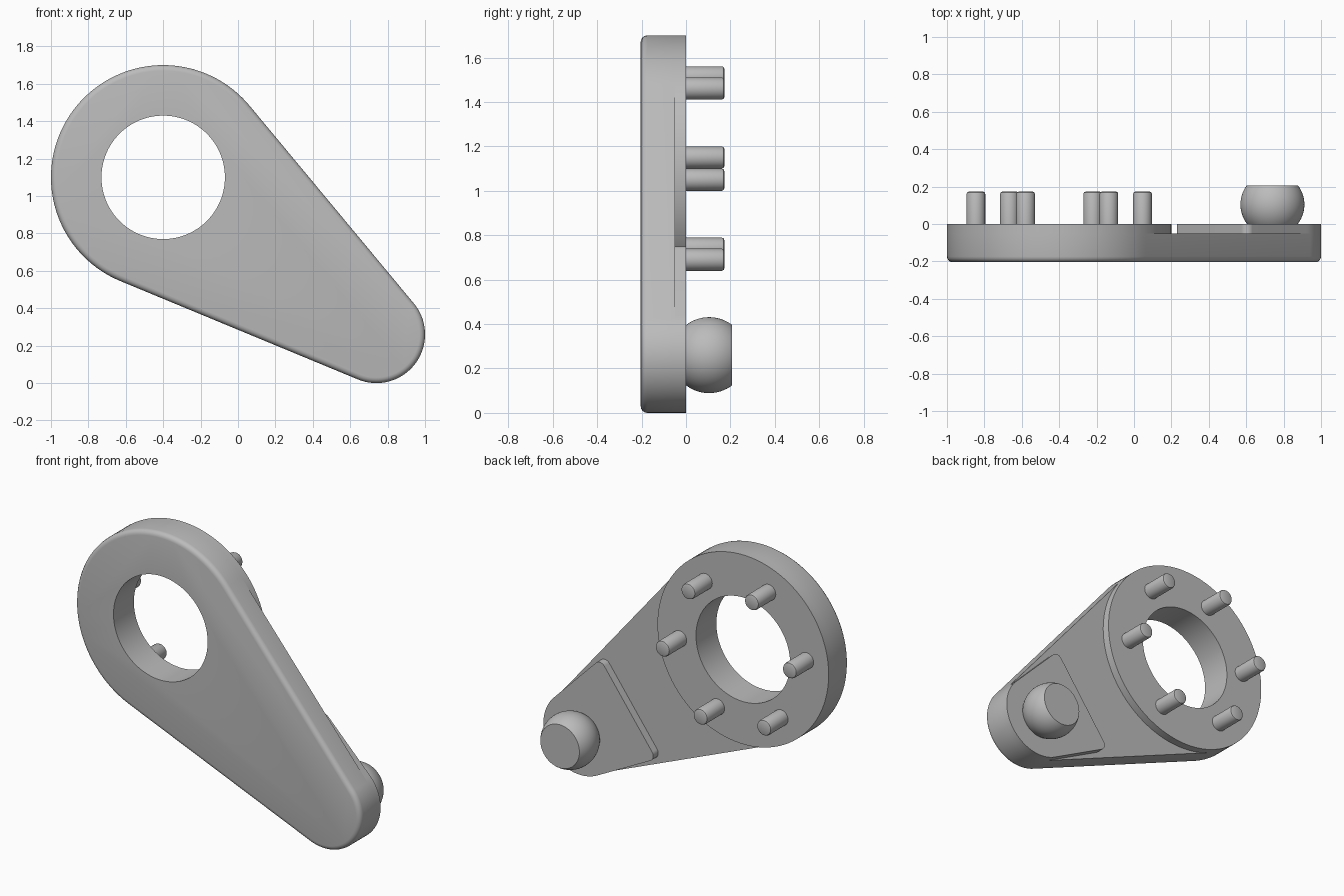
import bpy
import bmesh
from math import sin, cos, tau, radians, atan2, hypot
from mathutils import Vector, Matrix
from mathutils.geometry import convex_hull_2d

if "Cube" in bpy.data.objects:
    bpy.data.objects.remove(bpy.data.objects["Cube"], do_unlink=True)

# Main layout: y = 0 is the rear mounting plane
FRONT, FLOOR, REAR = -0.204, -0.05, 0.0
HUB, HUB_R, HOLE_R = Vector((-0.4, 1.1)), 0.6, 0.33
TIP, TIP_R = Vector((0.74, 0.26)), 0.26
AXIS = (TIP - HUB).normalized()
SIDE = Vector((-AXIS.y, AXIS.x))

grey = bpy.data.materials.new("plain grey")
grey.use_nodes = True
grey.diffuse_color = (0.5, 0.5, 0.5, 1)
grey.node_tree.nodes["Principled BSDF"].inputs["Base Color"].default_value = (0.5, 0.5, 0.5, 1)


def circle(centre, radius, count=128):
    return [centre + radius * Vector((cos(tau * i / count), sin(tau * i / count)))
            for i in range(count)]


def outline(*circles):
    """Convex outline wrapped around circles given as (centre, radius)."""
    points = [p for c, r in circles for p in circle(c, r)]
    return [points[i] for i in convex_hull_2d(points)]


def finish(name, bm):
    bmesh.ops.recalc_face_normals(bm, faces=bm.faces[:])
    mesh = bpy.data.meshes.new(name)
    bm.to_mesh(mesh)
    bm.free()
    mesh.materials.append(grey)
    obj = bpy.data.objects.new(name, mesh)
    bpy.context.collection.objects.link(obj)
    return obj


def smooth(obj):
    bpy.ops.object.select_all(action='DESELECT')
    obj.select_set(True)
    bpy.context.view_layer.objects.active = obj
    bpy.ops.object.shade_smooth_by_angle(angle=radians(35))


def prism(name, points, y0, y1, bevel_y=None, bevel=0.0, segments=4):
    """Extrude an x-z outline along y, rounding the rim lying at bevel_y."""
    bm = bmesh.new()
    face = bm.faces.new([bm.verts.new((p.x, y0, p.y)) for p in points])
    new = bmesh.ops.extrude_face_region(bm, geom=[face])["geom"]
    verts = [g for g in new if isinstance(g, bmesh.types.BMVert)]
    bmesh.ops.translate(bm, verts=verts, vec=(0, y1 - y0, 0))
    bmesh.ops.recalc_face_normals(bm, faces=bm.faces[:])
    if bevel_y is not None:
        rim = [e for e in bm.edges if all(abs(v.co.y - bevel_y) < 1e-5 for v in e.verts)]
        bmesh.ops.bevel(bm, geom=rim, offset=bevel, segments=segments,
                        profile=0.5, affect='EDGES', clamp_overlap=False)
    return finish(name, bm)


# Tapered arm, hub disc and bearing pad
arm = prism("arm_plate", outline((HUB, HUB_R), (TIP, TIP_R)), FRONT, FLOOR, FRONT, 0.03)
disc = prism("hub_disc", circle(HUB, HUB_R), FLOOR, REAR)
corners = [(HUB + AXIS * 1.04 + SIDE * s * 0.282, 0.04) for s in (-1, 1)]
pad = prism("raised_pad", outline((TIP, TIP_R), *corners), FLOOR, REAR)

# Round opening through the hub
cutter = prism("hole_cutter", circle(HUB, HOLE_R), -1, 1)
cutter.hide_render = True
for part in (arm, disc):
    mod = part.modifiers.new("opening", 'BOOLEAN')
    mod.operation = 'DIFFERENCE'
    mod.solver = 'EXACT'
    mod.object = cutter
    bpy.context.view_layer.objects.active = part
    bpy.ops.object.modifier_apply(modifier=mod.name)
bpy.data.objects.remove(cutter, do_unlink=True)
for part in (arm, disc, pad):
    smooth(part)

# Six pins spaced around the opening
start = atan2(AXIS.y, AXIS.x) + tau / 12
for i in range(6):
    angle = start + i * tau / 6
    centre = HUB + 0.448 * Vector((cos(angle), sin(angle)))
    smooth(prism(f"pin_{i + 1}", circle(centre, 0.05, 40), REAR - 0.01, 0.173, 0.173, 0.012, 2))

# Ball stud with flattened ends
bm = bmesh.new()
bmesh.ops.create_uvsphere(bm, u_segments=64, v_segments=32, radius=0.171,
                          matrix=Matrix.Translation((TIP.x, 0.104, TIP.y))
                          @ Matrix.Rotation(radians(90), 4, 'X'))
for y, direction in ((REAR, -1), (0.206, 1)):
    bmesh.ops.bisect_plane(bm, geom=bm.verts[:] + bm.edges[:] + bm.faces[:],
                           plane_co=(0, y, 0), plane_no=(0, direction, 0), clear_outer=True)
bmesh.ops.holes_fill(bm, edges=[e for e in bm.edges if e.is_boundary])
smooth(finish("ball_stud", bm))
